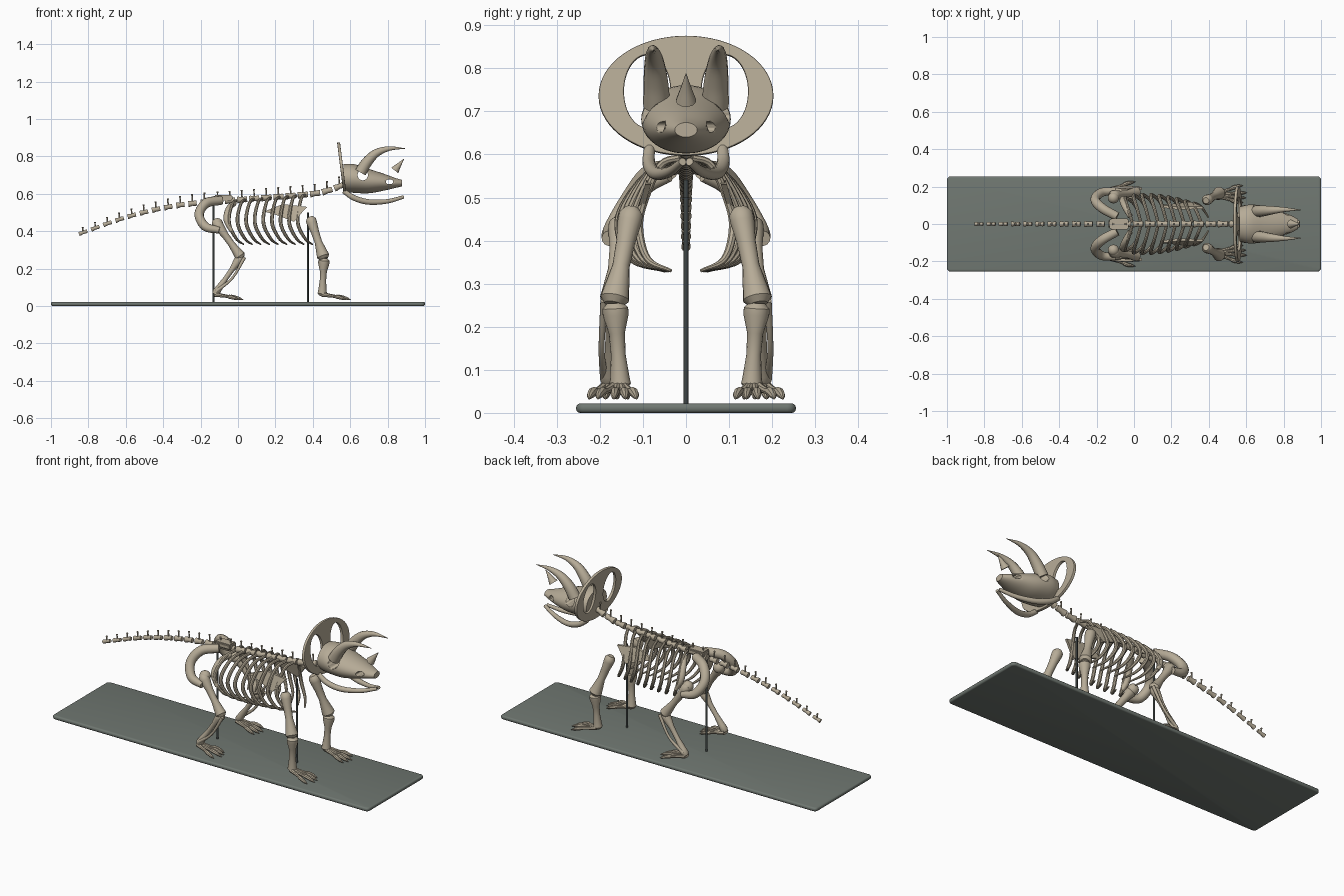
import bpy, bmesh, math
from mathutils import Vector, Matrix

cube = bpy.data.objects.get("Cube")
if cube:
    bpy.data.objects.remove(cube, do_unlink=True)


def material(name, color):
    m = bpy.data.materials.new(name)
    m.diffuse_color = color
    m.use_nodes = True
    m.node_tree.nodes["Principled BSDF"].inputs["Base Color"].default_value = color
    return m


BONE = material("bone", (0.47, 0.41, 0.31, 1))
DARK = material("dark_stand", (0.05, 0.06, 0.058, 1))
BASE = material("base_grey", (0.16, 0.185, 0.165, 1))


def finish(ob, mat=BONE, mirror=False):
    ob.data.materials.append(mat)
    bpy.ops.object.select_all(action='DESELECT')
    ob.select_set(True)
    bpy.context.view_layer.objects.active = ob
    bpy.ops.object.shade_smooth_by_angle(angle=math.radians(40))
    if mirror:
        ob.modifiers.new("Mirror", 'MIRROR').use_axis = (False, True, False)
    return ob


def from_bmesh(name, bm, mat=BONE, mirror=False):
    bmesh.ops.recalc_face_normals(bm, faces=bm.faces[:])
    me = bpy.data.meshes.new(name)
    bm.to_mesh(me)
    bm.free()
    ob = bpy.data.objects.new(name, me)
    bpy.context.collection.objects.link(ob)
    return finish(ob, mat, mirror)


def loft(bm, rings):
    """Skin closed rings of points and cap both ends."""
    loops = [[bm.verts.new(p) for p in ring] for ring in rings]
    n = len(loops[0])
    for a, b in zip(loops, loops[1:]):
        for i in range(n):
            j = (i + 1) % n
            bm.faces.new((a[i], a[j], b[j], b[i]))
    bm.faces.new(loops[0])
    bm.faces.new(loops[-1])


def catmull(pts, steps):
    p = [Vector(q) for q in pts]
    p = [2 * p[0] - p[1]] + p + [2 * p[-1] - p[-2]]
    out = []
    for a, b, c, d in zip(p, p[1:], p[2:], p[3:]):
        for k in range(steps):
            t = k / steps
            out.append(b + (c - a) * t / 2 + (a * 2 - b * 5 + c * 4 - d) * t * t / 2
                       + (b * 3 - a - c * 3 + d) * t ** 3 / 2)
    return out + [p[-2]]


def add_tube(bm, pts, steps=5, sides=12):
    """Sweep a round section along (x, y, z, radius) points."""
    path = catmull(pts, steps) if steps > 1 else [Vector(p) for p in pts]
    rings, side = [], None
    for i, p in enumerate(path):
        a, b = path[max(i - 1, 0)], path[min(i + 1, len(path) - 1)]
        t = (b - a).to_3d().normalized()
        side = t.orthogonal() if side is None else side - t * side.dot(t)
        side.normalize()
        up = t.cross(side)
        angles = [math.tau * k / sides for k in range(sides)]
        rings.append([p.to_3d() + (side * math.cos(q) + up * math.sin(q)) * max(p.w, 0.0008)
                      for q in angles])
    loft(bm, rings)


def tube(name, pts, mirror=True, **kw):
    bm = bmesh.new()
    add_tube(bm, pts, **kw)
    return from_bmesh(name, bm, mirror=mirror)


def long_bone(name, a, b, r0, mid, r1):
    """Limb bone with flared, chamfered ends."""
    a, b = Vector(a), Vector(b)
    profile = [(0, r0 * .6), (.06, r0), (.14, r0), (.35, mid * 1.1), (.6, mid),
               (.86, r1 * .9), (.94, r1), (1, r1 * .65)]
    tube(name, [(*a.lerp(b, t), r) for t, r in profile], steps=1, sides=16)


# Base and support posts
bm = bmesh.new()
bmesh.ops.create_cube(bm, size=1, matrix=Matrix.Translation((0, 0, .011)) @ Matrix.Diagonal((2, .51, .022, 1)))
upright = [e for e in bm.edges if abs(e.verts[0].co.z - e.verts[1].co.z) > .01]
bmesh.ops.bevel(bm, geom=upright, offset=.02, segments=4, affect='EDGES', profile=.5)
rim = [e for e in bm.edges if abs(e.verts[0].co.z - e.verts[1].co.z) < .001]
bmesh.ops.bevel(bm, geom=rim, offset=.009, segments=3, affect='EDGES', profile=.5)
from_bmesh("base", bm, BASE)
for name, x, top in (("rear_post", -.13, .55), ("front_post", .373, .5)):
    bm = bmesh.new()
    add_tube(bm, [(x, 0, .02, .0055), (x, 0, top, .0055)], steps=1)
    from_bmesh(name, bm, DARK)

# Vertebrae with upright processes, tail tip to neck
spine = catmull([(-.85, 0, .385), (-.58, 0, .48), (-.31, 0, .54), (0, 0, .567),
                 (.33, 0, .593), (.46, 0, .61), (.58, 0, .655)], 24)


def spine_at(x):
    for a, b in zip(spine, spine[1:]):
        if b.x >= x:
            return a.lerp(b, (x - a.x) / (b.x - a.x))
    return spine[-1]


bm = bmesh.new()
COUNT, STEP = 22, .065
for i in range(COUNT):
    x = -.85 + i * STEP
    r = .011 + .007 * min(1, i / 11)
    length = .044 if i < 11 else .054
    a, b = spine_at(x), spine_at(x + length)
    add_tube(bm, [(*a, r), (*a.lerp(b, .15), r), (*a.lerp(b, .5), r * .75),
                  (*a.lerp(b, .85), r * .9), (*b, r * .8)], steps=1)
    m, h = a.lerp(b, .5), .03 + .022 * min(1, i / 10)
    add_tube(bm, [(*m, .005), (m.x - .002, 0, m.z + h * .85, .0035),
                  (m.x - .002, 0, m.z + h * .9, .006), (m.x - .002, 0, m.z + h, .005)], steps=1, sides=8)
from_bmesh("vertebrae", bm)

# Ribs
bm = bmesh.new()
for i in range(9):
    x = -.03 + i * .046
    s = (.9, .98, 1, 1, .97, .92, .86, .78, .7)[i]
    z = spine_at(x).z
    add_tube(bm, [(x + .02, .01, z, .008), (x, .085 * s, z - .02, .009), (x - .018, .145 * s, .48, .01),
                  (x - .012, .155 * s, .42, .01), (x + .025, .125 * s, .355, .008),
                  (x + .06, .05 * s, .33, .004)], sides=8)
from_bmesh("ribs", bm, mirror=True)

# Pelvis
bm = bmesh.new()
bmesh.ops.create_cube(bm, size=1, matrix=Matrix.Translation((-.08, 0, .578)) @ Matrix.Diagonal((.1, .06, .03, 1)))
bmesh.ops.bevel(bm, geom=bm.edges[:], offset=.006, segments=2, affect='EDGES')
from_bmesh("sacrum", bm)
tube("hip_arch", [(-.09, .04, .565, .024), (-.17, .085, .55, .026), (-.208, .13, .49, .025),
                  (-.175, .168, .425, .024), (-.10, .178, .405, .018)])
tube("pubis", [(-.02, .04, .55, .014), (-.05, .095, .52, .016), (-.06, .13, .46, .017), (-.035, .14, .4, .01)])
bm = bmesh.new()
bmesh.ops.create_uvsphere(bm, u_segments=20, v_segments=12, radius=.03, matrix=Matrix.Translation((-.11, .14, .44)))
from_bmesh("hip_ball", bm, mirror=True)

# Shoulder blades
bm = bmesh.new()
outline = [(.14, .505), (.24, .545), (.37, .53), (.355, .515), (.3, .45), (.21, .485)]
loft(bm, [[(x, .105 - (z - .45) * .3 + d, z) for x, z in outline] for d in (0, .014)])
from_bmesh("shoulder_blade", bm, mirror=True)

# Limbs
long_bone("upper_front_leg", (.385, .125, .475), (.46, .168, .252), .028, .02, .034)
long_bone("lower_front_leg", (.46, .165, .255), (.45, .152, .055), .03, .017, .025)
long_bone("thigh_bone", (-.12, .15, .45), (.02, .172, .255), .028, .018, .029)
long_bone("shin_bone", (.02, .17, .27), (-.125, .178, .062), .024, .013, .021)
tube("thin_shin_bone", [(.035, .19, .26, .009), (-.03, .196, .15, .007), (-.115, .19, .08, .01)])

# Feet with splayed toes and claws
for name, x, y in (("front_foot", .45, .155), ("hind_foot", -.125, .175)):
    bm = bmesh.new()
    for spread in (-.04, -.015, .012, .05):
        reach = .16 - abs(spread - .003) * .6
        add_tube(bm, [(x, y + spread * .2, .062, .013), (x + reach * .45, y + spread * .6, .052, .008),
                      (x + reach * .62, y + spread * .8, .049, .011),
                      (x + reach * .85, y + spread * .95, .04, .008), (x + reach, y + spread, .032, .001)], sides=8)
    from_bmesh(name, bm, mirror=True)

# Skull with eye and nostril openings
bm = bmesh.new()
sections = [(.565, .685, .092, .073), (.62, .682, .104, .077), (.7, .668, .096, .065),
            (.78, .662, .072, .045), (.84, .658, .046, .027), (.878, .657, .026, .017)]
path = catmull(sections, 4)
angles = [math.tau * k / 40 for k in range(40)]
loft(bm, [[(p[0], p[2] * math.cos(q), p[1] + p[3] * math.sin(q)) for q in angles] for p in path])
skull = from_bmesh("skull", bm)
for x, z, rx, rz in ((.667, .7, .028, .028), (.81, .664, .02, .013)):
    bm = bmesh.new()
    loft(bm, [[(x + rx * math.cos(q), y, z + rz * math.sin(q)) for q in angles] for y in (-.3, .3)])
    cutter = from_bmesh("opening_cutter", bm)
    cutter.hide_render = True
    cut = skull.modifiers.new("Opening", 'BOOLEAN')
    cut.operation, cut.solver, cut.object = 'DIFFERENCE', 'EXACT', cutter
    bpy.context.view_layer.objects.active = skull
    bpy.ops.object.modifier_apply(modifier=cut.name)
    bpy.data.objects.remove(cutter, do_unlink=True)

# Lower jaw and horns
tube("lower_jaw", [(.565, .085, .615, .013), (.62, .086, .578, .015), (.7, .07, .556, .015),
                   (.8, .038, .56, .012), (.885, .008, .583, .009)])
tube("brow_horn", [(.655, .068, .715, .032), (.69, .07, .77, .029), (.74, .074, .818, .022),
                   (.81, .077, .842, .012), (.895, .075, .842, .001)])
tube("nose_horn", [(.838, 0, .725, .024), (.86, 0, .753, .013), (.888, 0, .787, .001)], mirror=False)

# Neck frill with two windows
curve = bpy.data.curves.new("frill", 'CURVE')
curve.dimensions, curve.fill_mode = '2D', 'BOTH'
curve.extrude, curve.bevel_depth, curve.bevel_resolution = .005, .003, 1
for cy, cz, ry, rz in ((0, 0, .2, .137), (.09, .01, .057, .088), (-.09, .01, .057, .088)):
    spline = curve.splines.new('POLY')
    spline.points.add(63)
    spline.use_cyclic_u = True
    for k, pt in enumerate(spline.points):
        q = math.tau * k / 64
        pt.co = (cy + ry * math.cos(q), cz + rz * math.sin(q), 0, 1)
frill = bpy.data.objects.new("frill", curve)
bpy.context.collection.objects.link(frill)
up = Vector((-.035, 0, .28)).normalized()
axes = Matrix((Vector((0, 1, 0)), up, Vector((0, 1, 0)).cross(up))).transposed()
frill.matrix_world = Matrix.Translation((.555, 0, .736)) @ axes.to_4x4()
bpy.ops.object.select_all(action='DESELECT')
frill.select_set(True)
bpy.context.view_layer.objects.active = frill
bpy.ops.object.convert(target='MESH')
finish(bpy.context.view_layer.objects.active)
